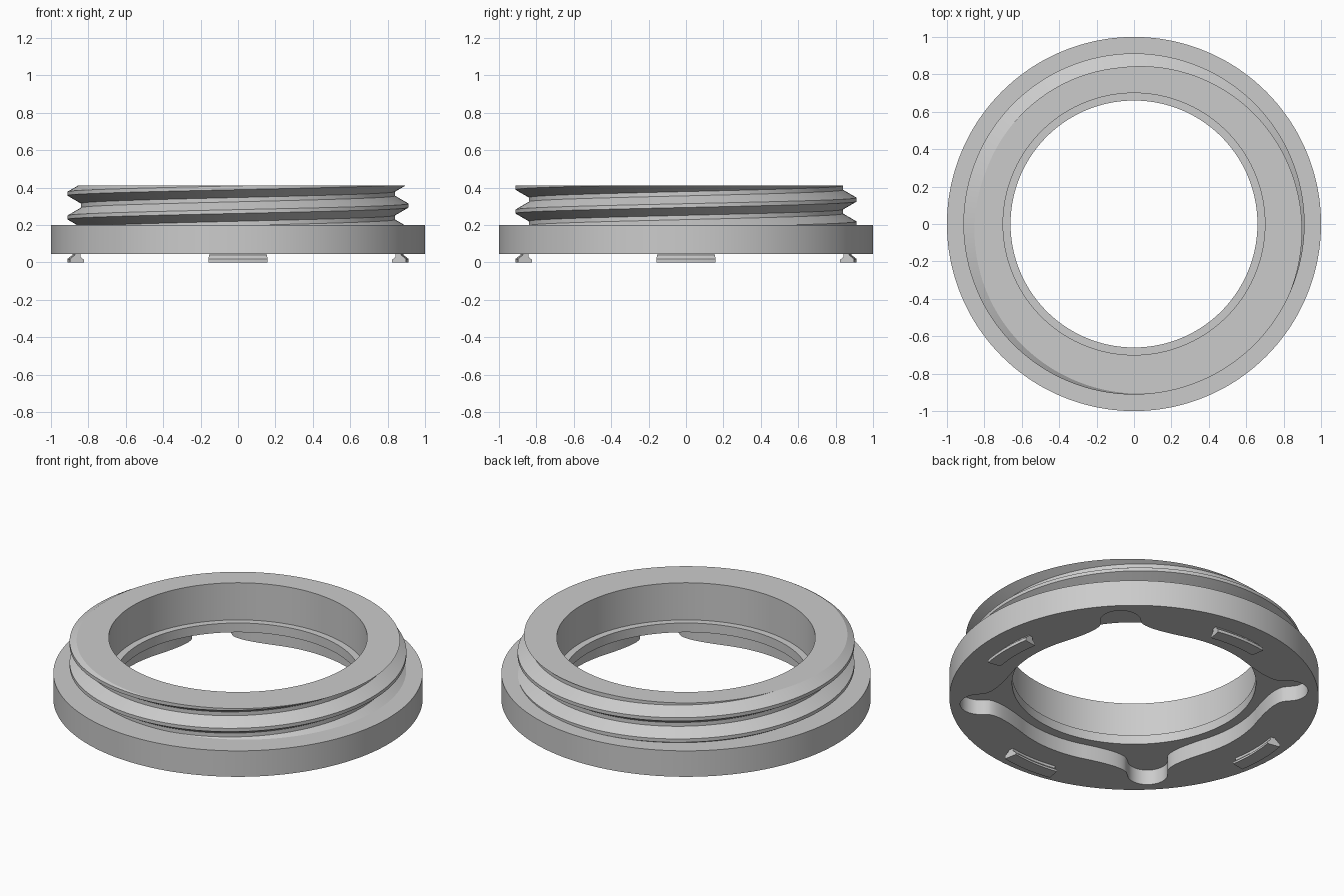
import bpy
import bmesh
import math

old = bpy.data.objects.get("Cube")
if old:
    bpy.data.objects.remove(old, do_unlink=True)

# Main heights and radii
Z_BASE, Z_STEP, Z_TOP = 0.045, 0.2, 0.412
R_BASE, R_BORE, R_LIP = 1.0, 0.70, 0.66
Z_RECESS, Z_LEDGE = 0.135, 0.19
ROOT, CREST, PITCH = 0.84, 0.912, 0.127
COLUMNS = 720

gray = bpy.data.materials.new("plain gray")
gray.use_nodes = True
color = (0.6, 0.6, 0.6, 1)
gray.diffuse_color = color
gray.node_tree.nodes["Principled BSDF"].inputs["Base Color"].default_value = color


def sweep(name, section, angles, closed):
    """Place a closed (radius, height) section at each angle and skin it."""
    bm = bmesh.new()
    cols = []
    for a in angles:
        cols.append([bm.verts.new((r * math.cos(a), r * math.sin(a), z))
                     for r, z in section(a)])
    for c, d in zip(cols, cols[1:]):
        n = len(c)
        for i in range(n):
            j = (i + 1) % n
            bm.faces.new((c[i], c[j], d[j], d[i]))
    if not closed:
        bm.faces.new(cols[0])
        bm.faces.new(cols[-1])
    bmesh.ops.remove_doubles(bm, verts=bm.verts, dist=0.00005)
    bmesh.ops.recalc_face_normals(bm, faces=bm.faces)
    mesh = bpy.data.meshes.new(name)
    bm.to_mesh(mesh)
    bm.free()
    mesh.materials.append(gray)
    obj = bpy.data.objects.new(name, mesh)
    bpy.context.collection.objects.link(obj)
    bpy.ops.object.select_all(action='DESELECT')
    obj.select_set(True)
    bpy.context.view_layer.objects.active = obj
    bpy.ops.object.shade_smooth_by_angle(angle=math.radians(25))
    return obj


# Screw thread: breakpoints of one turn as (share of pitch, radius)
TURN = [(-0.08, CREST), (0.08, CREST), (0.41, ROOT), (0.59, ROOT)]


def thread(a):
    """Thread outline at angle a, from the top down, trimmed to the collar."""
    start = 0.24 + PITCH * (a - math.pi) / (2 * math.pi)
    pts = [(start + PITCH * (k + s), r) for k in range(-3, 5) for s, r in TURN]

    def radius(z):
        for (z0, r0), (z1, r1) in zip(pts, pts[1:]):
            if z0 <= z <= z1:
                return r0 + (r1 - r0) * (z - z0) / (z1 - z0)
        return ROOT

    out = []
    for z, r in reversed(pts):
        if z > Z_TOP:
            out.append((radius(Z_TOP), Z_TOP))
        elif z < Z_STEP:
            out.append((radius(Z_STEP), Z_STEP))
        else:
            out.append((r, z))
    return out


# Four-lobed recess outline: round lobe tips that flare into a circle
def recess(a):
    off = abs((math.degrees(a) % 90) - 45)
    inner, centre, tip = 0.715, 0.835, 0.11
    if off < 7.5:
        s = math.radians(off)
        return centre * math.cos(s) + math.sqrt(tip ** 2 - (centre * math.sin(s)) ** 2)
    t = min((off - 7.5) / 20, 1)
    return inner + 0.12 * (1 - math.sqrt(t * (2 - t)))


def body_section(a):
    edge = recess(a)
    return ([(R_LIP, Z_LEDGE), (R_BORE, Z_LEDGE), (R_BORE, Z_TOP)] + thread(a) +
            [(R_BASE, Z_STEP), (R_BASE, Z_BASE), (edge, Z_BASE),
             (edge, Z_RECESS), (R_LIP, Z_RECESS)])


full_turn = [2 * math.pi * i / COLUMNS for i in range(COLUMNS + 1)]
sweep("threaded_ring", body_section, full_turn, True)

# Four hooked tabs under the flange
TAB = [(0.855, 0.05), (0.885, 0.05), (0.885, 0.04), (0.912, 0.018),
       (0.912, 0), (0.835, 0), (0.835, 0.012), (0.855, 0.03)]
SIDES = ["left", "back", "right", "front"]
for i, side in enumerate(SIDES):
    mid = i * math.pi / 2
    arc = [mid + math.radians(d) for d in range(-10, 11)]
    sweep(side + "_tab", lambda a: TAB, arc, False)
